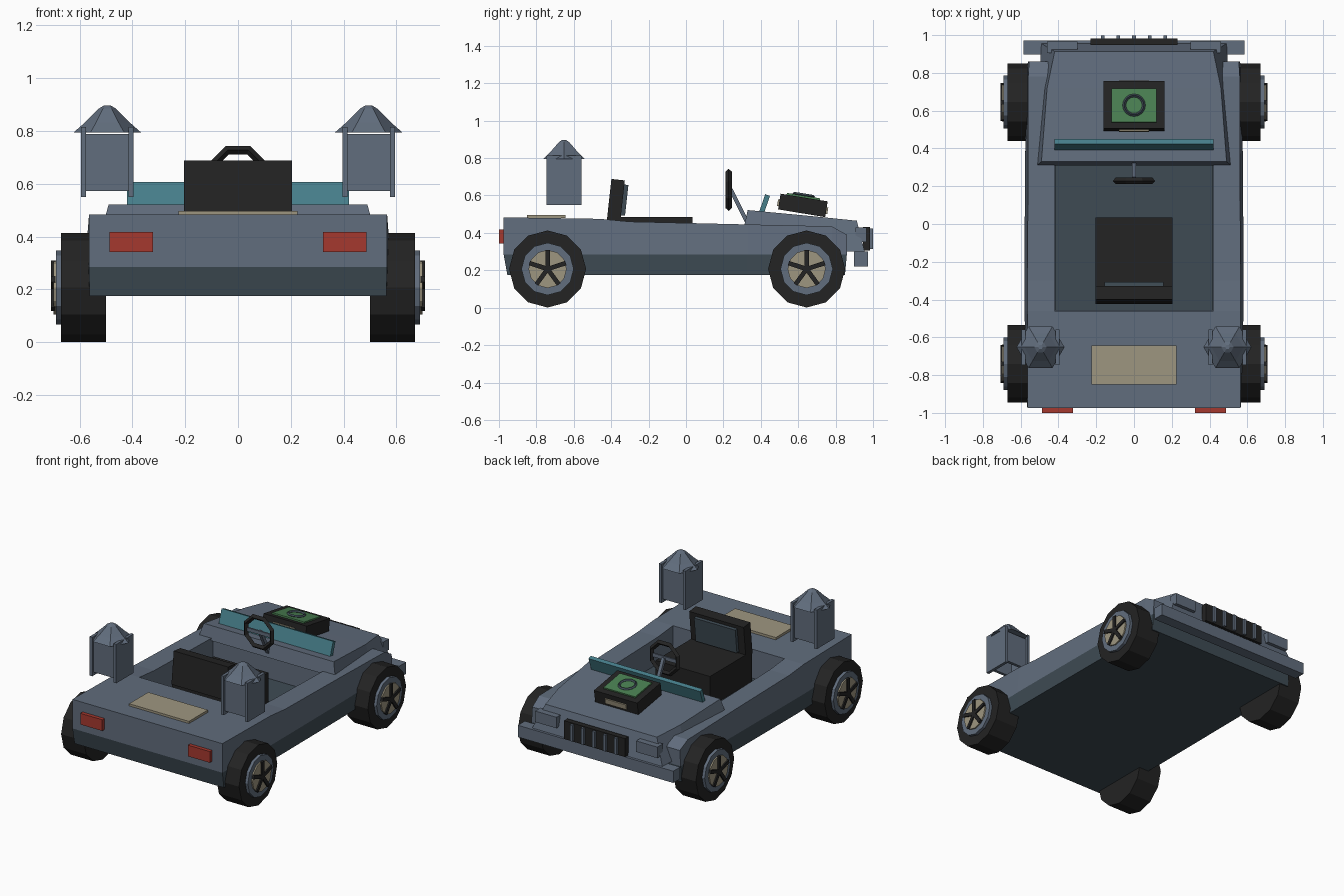
import bpy, bmesh, math
from mathutils import Matrix, Vector

if "Cube" in bpy.data.objects:
    bpy.data.objects.remove(bpy.data.objects["Cube"])


def material(name, r, g, b):
    m = bpy.data.materials.new(name)
    lin = [((c / 255 + 0.055) / 1.055) ** 2.4 for c in (r, g, b)]
    m.diffuse_color = (*lin, 1)
    m.use_nodes = True
    m.node_tree.nodes["Principled BSDF"].inputs["Base Color"].default_value = m.diffuse_color
    return m


SLATE = material("slate blue", 97, 109, 125)
DARK = material("dark slate", 62, 75, 84)
BLACK = material("black", 35, 35, 35)
BEIGE = material("beige", 158, 150, 128)
RED = material("red", 165, 56, 47)
TEAL = material("teal glass", 70, 126, 138)
GREEN = material("green", 74, 128, 82)


def finish(bm, name, *mats):
    bmesh.ops.recalc_face_normals(bm, faces=bm.faces)
    me = bpy.data.meshes.new(name)
    bm.to_mesh(me)
    bm.free()
    for m in mats:
        me.materials.append(m)
    ob = bpy.data.objects.new(name, me)
    bpy.context.collection.objects.link(ob)
    return ob


def loft(name, rings, *mats, rule=None):
    """Skin matching rings (even point count) and cap both ends."""
    bm = bmesh.new()
    vs = [[bm.verts.new(p) for p in r] for r in rings]
    n = len(vs[0])
    for a, b in zip(vs, vs[1:]):
        for i in range(n):
            j = (i + 1) % n
            bm.faces.new((a[i], a[j], b[j], b[i]))
    for r in (vs[0], vs[-1]):
        for i in range(n // 2 - 1):
            bm.faces.new((r[i], r[i + 1], r[n - 2 - i], r[n - 1 - i]))
    if rule:
        for f in bm.faces:
            f.material_index = rule(f.calc_center_median())
    return finish(bm, name, *mats)


def box(name, c, size, mat, tilt=0):
    bm = bmesh.new()
    m = Matrix.Translation(c) @ Matrix.Rotation(tilt, 4, 'X') @ Matrix.Diagonal((*size, 1))
    bmesh.ops.create_cube(bm, size=1, matrix=m)
    return finish(bm, name, mat)


def disc_x(name, x0, x1, y, z, r, mat, n=12):
    rings = [[(x, y + r * math.cos(k * math.tau / n), z + r * math.sin(k * math.tau / n))
              for k in range(n)] for x in (x0, x1)]
    return loft(name, rings, mat)


def mirrored(pts):
    """Left half points bottom to top, then the right half back down."""
    return [(-x, y, z) for x, y, z in pts] + [(x, y, z) for x, y, z in reversed(pts)]


# body tub: (bottom y, y, top z, bottom width, middle width, top width)
stations = [(-.955, -.975, .483, .562, .565, .565), (-.46, -.46, .475, .575, .58, .565),
            (-.3, -.3, .46, .575, .58, .565), (.33, .33, .445, .572, .577, .56),
            (.78, .78, .435, .565, .567, .56), (.85, .86, .39, .56, .562, .555)]
body = loft("body", [mirrored([(wb, yb, .175), (wm, y, .285), (wt, y, zt)])
                     for yb, y, zt, wb, wm, wt in stations],
            SLATE, DARK, rule=lambda c: int(c.z < .27))

# open cockpit cut into the tub
cutter = box("cockpit_cutter", (0, -.065, .52), (.84, .79, .5), SLATE)
cutter.hide_render = True
cutter.hide_viewport = True
cut = body.modifiers.new("cockpit", 'BOOLEAN')
cut.operation = 'DIFFERENCE'
cut.solver = 'EXACT'
cut.object = cutter
box("cockpit_floor", (0, -.065, .272), (.838, .788, .012), DARK)

# hood
loft("hood", [mirrored([(.515, .31, .43), (.49, .33, .522)]),
              mirrored([(.505, .72, .30), (.46, .72, .485)]),
              mirrored([(.49, .955, .30), (.42, .913, .465)])], SLATE)

# windshield strip
box("windshield", (0, .42, .555), (.84, .027, .10), TEAL, -.33)

# front bumper, headlights, grille
box("front_bumper", (0, .935, .26), (1.17, .075, .08), SLATE)
box("grille", (0, .965, .368), (.46, .036, .125), BLACK)
for i in range(5):
    box("grille_bar", ((i - 2) * .083, .988, .368), (.02, .022, .11), SLATE)
for s in (-1, 1):
    box("headlight", (s * .38, .935, .39), (.16, .06, .075), SLATE)
    box("tail_light", (s * .405, -.985, .38), (.165, .03, .076), RED)

# rear deck plate
box("deck_plate", (0, -.747, .488), (.45, .205, .016), BEIGE)

# wheels
for s in (-1, 1):
    for y in (-.74, .645):
        z = .207
        disc_x("tire", s * .50, s * .67, y, z, .206, BLACK)
        disc_x("wheel_rim", s * .66, s * .69, y, z, .14, SLATE)
        disc_x("wheel_hub", s * .68, s * .699, y, z, .102, BEIGE)
        for k in range(5):
            a = k * math.tau / 5
            d = Vector((0, -math.sin(a), math.cos(a))) * .05
            box("wheel_spoke", Vector((s * .70, y, z)) + d, (.016, .024, .104), BLACK, a)

# rear turrets with hexagonal roofs
for s in (-1, 1):
    cx, cy = s * .495, -.652
    for t in (-1, 1):
        box("turret_side", (cx + t * .09, cy, .682), (.02, .188, .265), SLATE)
        box("turret_wall", (cx, cy + t * .07, .68), (.165, .02, .215), SLATE)
    loft("turret_roof", [[(cx + r * math.cos(k * math.tau / 6), cy + r * math.sin(k * math.tau / 6), z)
                          for k in range(6)]
                         for r, z in ((.127, .795), (.085, .832), (.032, .885), (.012, .897))], SLATE)

# seat
box("seat_base", (0, -.19, .38), (.41, .45, .21), BLACK)
box("seat_back", (0, -.375, .575), (.41, .072, .22), BLACK, -.11)
box("seat_pad", (0, -.328, .575), (.31, .022, .165), DARK, -.11)

# steering wheel and column
bpy.ops.mesh.primitive_torus_add(major_segments=8, minor_segments=4, major_radius=.105,
                                 minor_radius=.017, location=(0, .228, .63))
wheel = bpy.context.object
wheel.name = "steering_wheel"
wheel.rotation_euler = (math.pi / 2, math.pi / 8, 0)
wheel.data.transform(Matrix.Rotation(math.pi / 8, 4, 'Z'))
wheel.rotation_euler = (math.pi / 2, 0, 0)
wheel.data.materials.append(BLACK)
box("steering_spoke", (0, .228, .63), (.19, .012, .024), SLATE)
box("steering_column", (0, .285, .54), (.022, .022, .21), SLATE, math.atan2(.09, .18))

# engine box on the hood, tilted with it
T = -math.radians(9.3)
R = Matrix.Rotation(T, 4, 'X')
E = Vector((0, .625, .547))


def on_engine(name, off, size, mat):
    return box(name, E + R @ Vector(off), size, mat, T)


on_engine("engine_box", (0, 0, 0), (.325, .255, .085), BLACK)
on_engine("engine_panel", (0, -.005, .046), (.24, .18, .012), GREEN)
on_engine("engine_front_plate", (0, .13, -.008), (.16, .012, .035), BEIGE)
on_engine("engine_rear_plate", (0, -.13, -.008), (.16, .012, .035), BEIGE)
bpy.ops.mesh.primitive_torus_add(major_segments=16, minor_segments=4, major_radius=.052,
                                 minor_radius=.009, location=E + R @ Vector((0, -.005, .055)),
                                 rotation=(T, 0, 0))
ring = bpy.context.object
ring.name = "engine_ring"
ring.data.materials.append(DARK)
